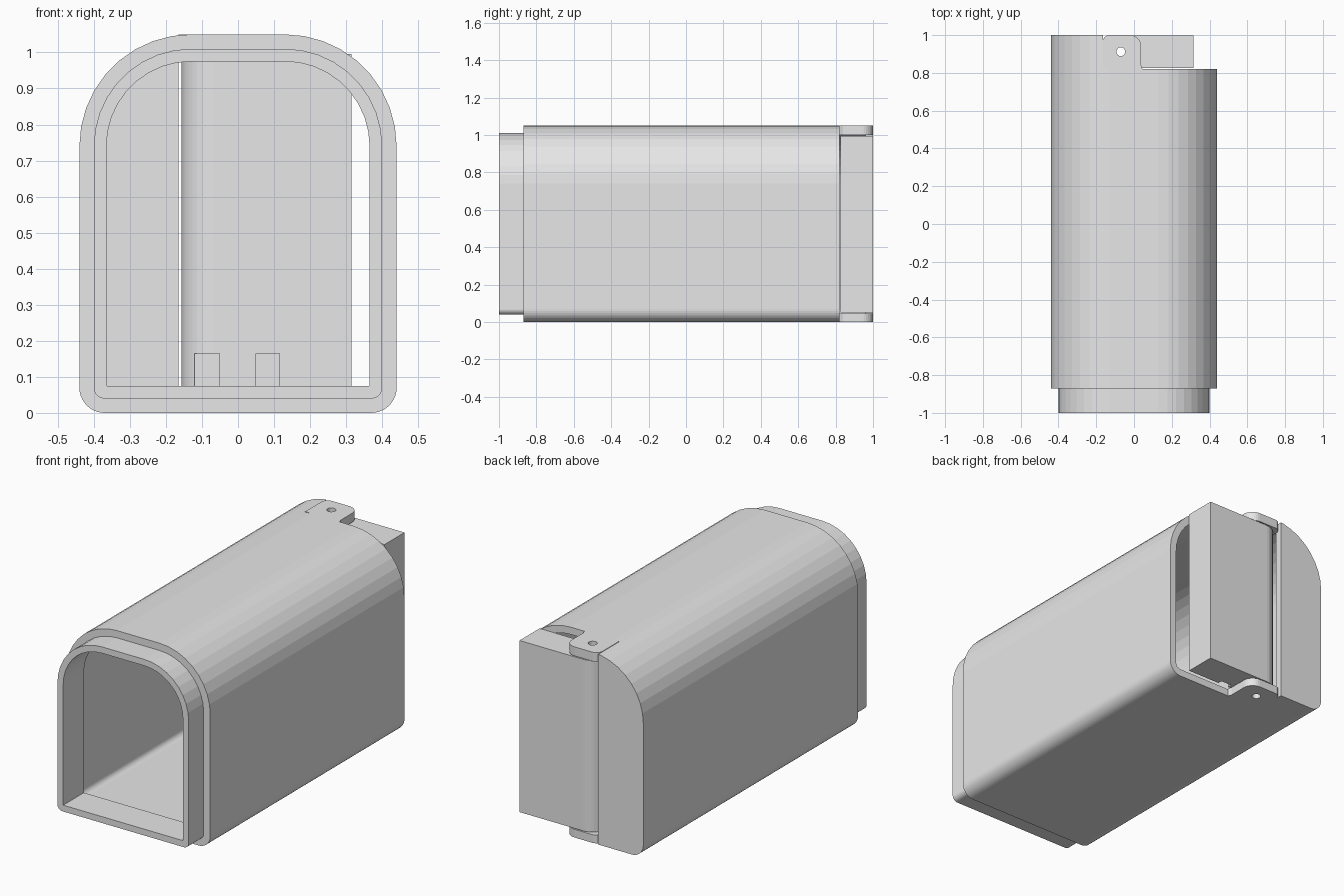
import bpy, bmesh, math

if "Cube" in bpy.data.objects:
    bpy.data.objects.remove(bpy.data.objects["Cube"], do_unlink=True)

grey = bpy.data.materials.new("light_grey")
grey.use_nodes = True
grey.diffuse_color = (0.8, 0.8, 0.8, 1)
grey.node_tree.nodes["Principled BSDF"].inputs["Base Color"].default_value = (0.8, 0.8, 0.8, 1)


def arc(cx, cy, r, start, end, steps):
    angles = [math.radians(start + (end - start) * i / steps) for i in range(steps + 1)]
    return [(cx + r * math.cos(a), cy + r * math.sin(a)) for a in angles]


def prism(name, outline, lo, hi, axis):
    """Extrude a closed outline along y (outline in x, z) or z (outline in x, y)."""
    place = (lambda p: (p[0], lo, p[1])) if axis == "y" else (lambda p: (p[0], p[1], lo))
    bm = bmesh.new()
    face = bm.faces.new([bm.verts.new(place(p)) for p in outline])
    moved = bmesh.ops.extrude_face_region(bm, geom=[face])["geom"]
    d = hi - lo
    bmesh.ops.translate(bm, verts=[v for v in moved if isinstance(v, bmesh.types.BMVert)],
                        vec=(0, d, 0) if axis == "y" else (0, 0, d))
    bmesh.ops.recalc_face_normals(bm, faces=bm.faces)
    mesh = bpy.data.meshes.new(name)
    bm.to_mesh(mesh)
    bm.free()
    mesh.materials.append(grey)
    obj = bpy.data.objects.new(name, mesh)
    bpy.context.collection.objects.link(obj)
    return obj


def box(name, x0, x1, y0, y1, z0, z1):
    return prism(name, [(x0, y0), (x1, y0), (x1, y1), (x0, y1)], z0, z1, "z")


def cut(target, cutter):
    mod = target.modifiers.new("cut", "BOOLEAN")
    mod.operation = "DIFFERENCE"
    mod.solver = "EXACT"
    mod.object = cutter
    bpy.context.view_layer.objects.active = target
    bpy.ops.object.modifier_apply(modifier=mod.name)
    bpy.data.objects.remove(cutter, do_unlink=True)


def arch(inset, corner):
    """Arched tunnel section with small rounded bottom corners."""
    half, floor, r = 0.44 - inset, inset, 0.31 - inset
    cx, cz = half - corner, floor + corner
    return (arc(0.13, 0.74, r, 0, 90, 9) + arc(-0.13, 0.74, r, 90, 180, 9)
            + arc(-cx, cz, corner, 180, 270, 10) + arc(cx, cz, corner, 270, 360, 10))


# Main shell: hollow tunnel with half of its rear end cut away for the door
CUT_X, CUT_Y = -0.165, 0.82
shell = prism("tunnel_shell", arch(0, 0.07), -0.87, 1, "y")
cut(shell, prism("hollow", arch(0.04, 0.03), -0.95, 0.96, "y"))
cut(shell, box("rear_cut", CUT_X, 0.6, CUT_Y, 1.1, -0.1, 1.2))

# Narrower sleeve in the front opening
sleeve = prism("front_sleeve", arch(0.04, 0.03), -1, -0.82, "y")
cut(sleeve, prism("sleeve_hollow", arch(0.075, 0.003), -1.1, -0.7, "y"))

# Door block with a rounded hinge end
PIN = (-0.07, 0.912)
door = prism("door", arc(*PIN, 0.087, 90, 270, 18) + [(0.315, 0.825), (0.315, 0.999)],
             0.05, 0.995, "z")
for x0, x1 in ((-0.12, -0.052), (0.05, 0.115)):
    cut(door, box("notch", x0, x1, 0.8, 0.85, 0, 0.165))

# Hinge tabs above and below the door
tab_outline = ([(CUT_X, CUT_Y), (0.045, CUT_Y), (0.038, CUT_Y + 0.02)]
               + arc(-0.022, 0.94, 0.06, 0, 90, 8)
               + arc(-0.13, 0.965, 0.035, 90, 180, 6))
tabs = [prism("top_hinge_tab", tab_outline, 1.0, 1.05, "z"),
        prism("bottom_hinge_tab", tab_outline, 0, 0.045, "z")]

# Pin hole through door and tabs
for part in [door] + tabs:
    cut(part, prism("pin_hole", arc(*PIN, 0.023, 0, 345, 23), -0.1, 1.2, "z"))
